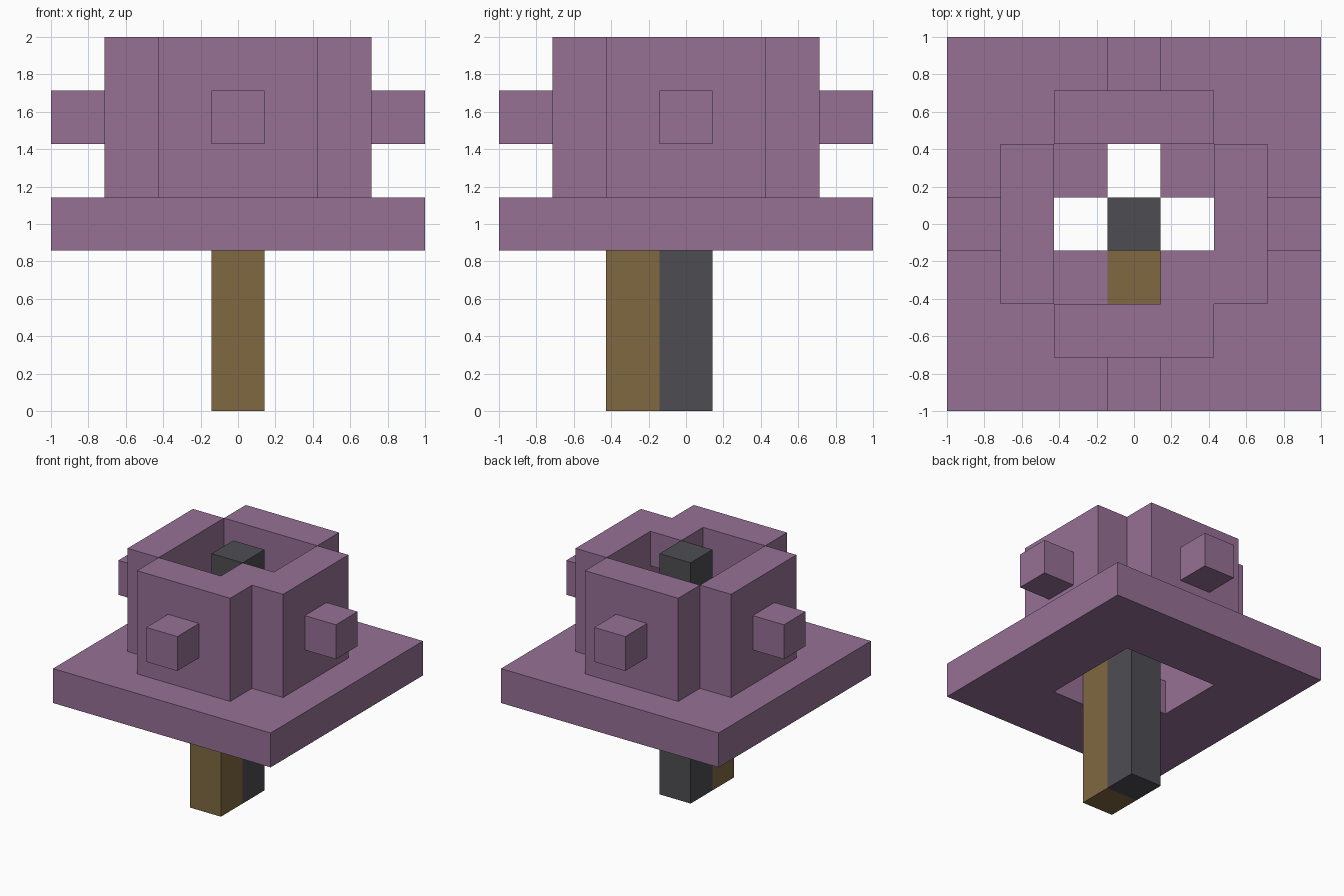
import bpy
import bmesh
from mathutils import Matrix, Vector

cube = bpy.data.objects.get("Cube")
if cube:
    bpy.data.objects.remove(cube, do_unlink=True)

U = 2 / 7  # one block


def material(name, rgb):
    mat = bpy.data.materials.new(name)
    mat.use_nodes = True
    color = (*rgb, 1)
    mat.diffuse_color = color
    mat.node_tree.nodes["Principled BSDF"].inputs["Base Color"].default_value = color
    return mat


purple = material("dusty purple", (0.305, 0.165, 0.301))
brown = material("wood brown", (0.216, 0.138, 0.054))
grey = material("dark grey", (0.076, 0.074, 0.084))


def finish(name, bm, mat):
    mesh = bpy.data.meshes.new(name)
    bm.to_mesh(mesh)
    bm.free()
    mesh.materials.append(mat)
    obj = bpy.data.objects.new(name, mesh)
    bpy.context.collection.objects.link(obj)
    return obj


def box(name, mat, center, size, turns=0):
    """Box in block units, turned about z in quarter turns."""
    bm = bmesh.new()
    bmesh.ops.create_cube(bm, size=1)
    bmesh.ops.scale(bm, vec=Vector(size) * U, verts=bm.verts)
    bmesh.ops.translate(bm, vec=Vector(center) * U, verts=bm.verts)
    spin = Matrix.Rotation(turns * 1.5707963, 3, "Z")
    bmesh.ops.rotate(bm, cent=(0, 0, 0), matrix=spin, verts=bm.verts)
    return finish(name, bm, mat)


# Central post and the wooden column in front of it
box("center_post", grey, (0, 0, 3.5), (1, 1, 7))
box("wood_column", brown, (0, -1, 2), (1, 1, 4))

# Square platform with a stairwell opening; one corner stays as the first step
bm = bmesh.new()
bmesh.ops.create_grid(bm, x_segments=7, y_segments=7, size=1,
                      matrix=Matrix.Translation((0, 0, 3 * U)))
well = []
for face in bm.faces:
    c = face.calc_center_median() / U
    in_opening = max(abs(c.x), abs(c.y)) < 1.5
    is_step = c.x < -0.5 and c.y < -0.5
    if in_opening and not is_step:
        well.append(face)
bmesh.ops.delete(bm, geom=well, context="FACES")
platform = finish("platform", bm, purple)
solid = platform.modifiers.new("thickness", "SOLIDIFY")
solid.thickness = U
solid.offset = 1

# Four walls, each with a projecting block
for turns, side in enumerate(("front", "left", "back", "right")):
    box(side + "_wall", purple, (0, -2, 5.5), (3, 1, 3), turns)
    box(side + "_stud", purple, (0, -3, 5.5), (1, 1, 1), turns)

# Remaining corner steps climb in a spiral around the post
for rise, (x, y) in enumerate(((-1, 1), (1, 1), (1, -1))):
    box("spiral_step_" + str(rise + 1), purple, (x, y, 4.5 + rise), (1, 1, 1))
